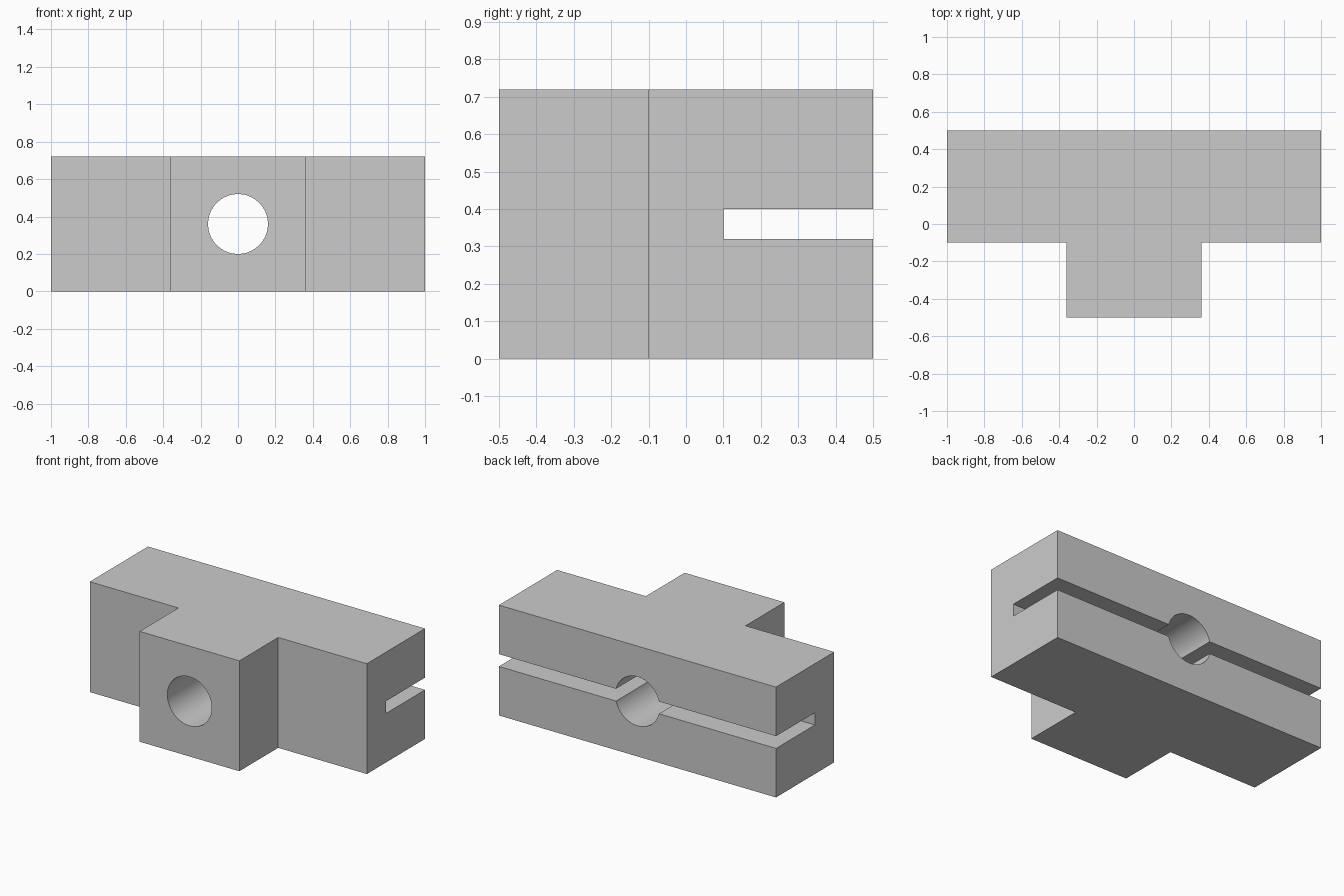
import bpy, bmesh, math

if "Cube" in bpy.data.objects:
    bpy.data.objects.remove(bpy.data.objects["Cube"])

HEIGHT = 0.72
MID = HEIGHT / 2


def extruded(name, outline, height):
    bm = bmesh.new()
    face = bm.faces.new([bm.verts.new((x, y, 0)) for x, y in outline])
    top = bmesh.ops.extrude_face_region(bm, geom=[face])["geom"]
    bmesh.ops.translate(bm, vec=(0, 0, height),
                        verts=[v for v in top if isinstance(v, bmesh.types.BMVert)])
    bmesh.ops.recalc_face_normals(bm, faces=bm.faces)
    mesh = bpy.data.meshes.new(name)
    bm.to_mesh(mesh)
    bm.free()
    obj = bpy.data.objects.new(name, mesh)
    bpy.context.collection.objects.link(obj)
    return obj


def cut(target, cutter):
    bpy.ops.object.select_all(action='DESELECT')
    bpy.context.view_layer.objects.active = target
    target.select_set(True)
    mod = target.modifiers.new(cutter.name, 'BOOLEAN')
    mod.operation = 'DIFFERENCE'
    mod.solver = 'EXACT'
    mod.object = cutter
    bpy.ops.object.modifier_apply(modifier=mod.name)
    bpy.data.objects.remove(cutter)


# T-shaped block: crossbar at the back, stem at the front
half = [(0.36, -0.5), (0.36, -0.1), (1, -0.1), (1, 0.5)]
block = extruded("t_block", half + [(-x, y) for x, y in reversed(half)], HEIGHT)

# Round bore from front to back
bpy.ops.mesh.primitive_cylinder_add(vertices=96, radius=0.16, depth=1.4,
                                    location=(0, 0, MID), rotation=(math.pi / 2, 0, 0))
bore = bpy.context.object
bore.name = "bore_cutter"
bore.hide_render = True
cut(block, bore)

# Clamping slot along the back, open at both ends
slot = extruded("slot_cutter", [(-1.2, 0.1), (1.2, 0.1), (1.2, 0.7), (-1.2, 0.7)], 0.08)
slot.location.z = MID - 0.04
slot.hide_render = True
bpy.context.view_layer.update()
cut(block, slot)

# Smooth bore wall, sharp block edges
bpy.ops.object.shade_smooth_by_angle(angle=math.radians(30))
